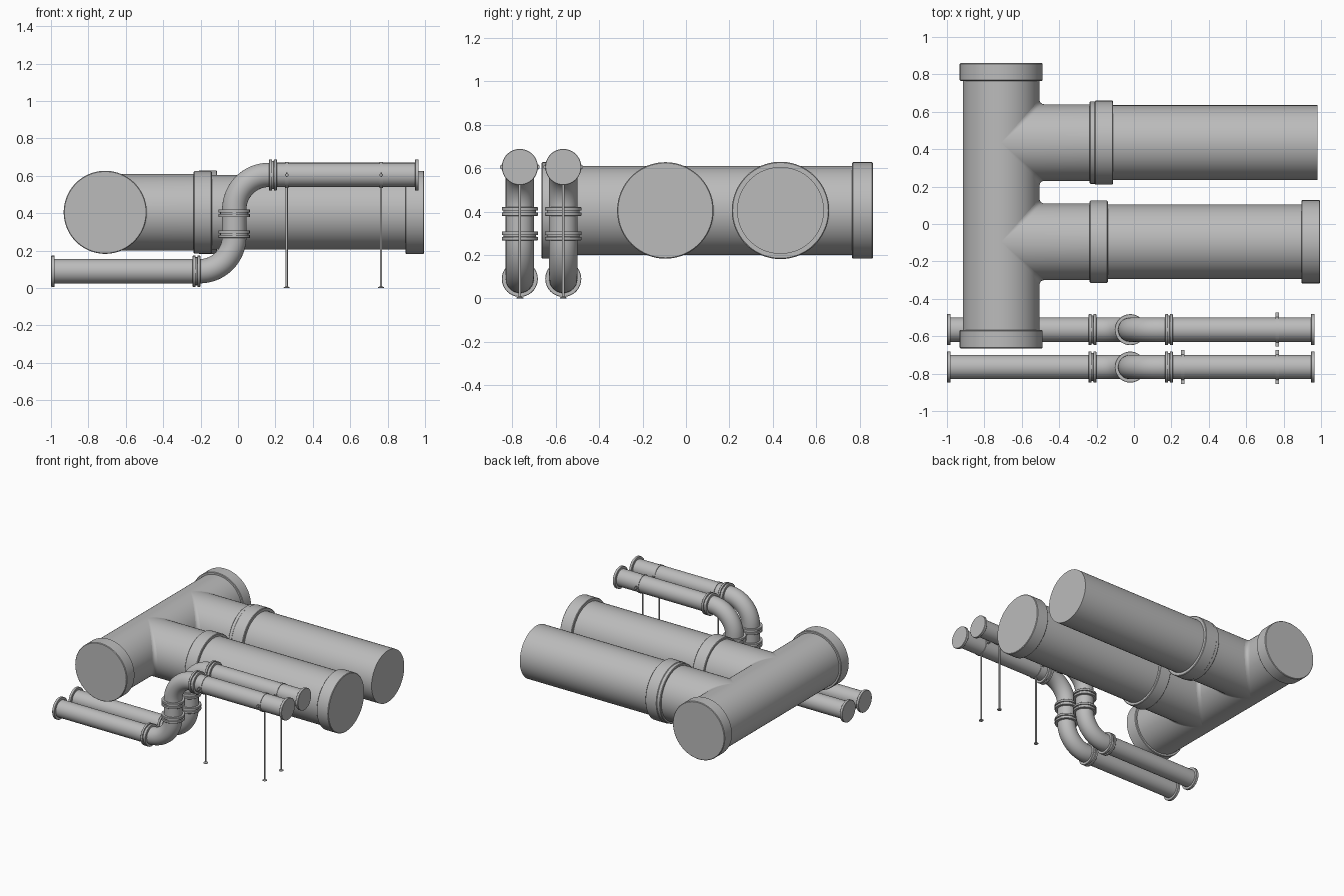
import bpy
import bmesh
import math
from mathutils import Vector

if "Cube" in bpy.data.objects:
    bpy.data.objects.remove(bpy.data.objects["Cube"])

# Single painted-metal material
GREY = (0.5, 0.5, 0.5, 1.0)
metal = bpy.data.materials.new("grey_metal")
metal.use_nodes = True
metal.diffuse_color = GREY
metal.node_tree.nodes["Principled BSDF"].inputs["Base Color"].default_value = GREY

X, Y, Z = Vector((1, 0, 0)), Vector((0, 1, 0)), Vector((0, 0, 1))
parts = []


def finish(name, bm):
    bmesh.ops.recalc_face_normals(bm, faces=bm.faces)
    mesh = bpy.data.meshes.new(name)
    bm.to_mesh(mesh)
    bm.free()
    mesh.materials.append(metal)
    obj = bpy.data.objects.new(name, mesh)
    bpy.context.collection.objects.link(obj)
    parts.append(obj)
    return obj


def tube(name, rings, segs=48):
    """Capped skin over rings given as (centre, axis, radius)."""
    bm = bmesh.new()
    loops = []
    for centre, axis, r in rings:
        side = Y if abs(axis.y) < 0.5 else X
        up = axis.cross(side).normalized()
        loops.append([bm.verts.new(centre + r * (side * math.cos(a) + up * math.sin(a)))
                      for a in (2 * math.pi * i / segs for i in range(segs))])
    for a, b in zip(loops, loops[1:]):
        for i in range(segs):
            j = (i + 1) % segs
            bm.faces.new((a[i], a[j], b[j], b[i]))
    bm.faces.new(loops[0])
    bm.faces.new(loops[-1])
    return finish(name, bm)


def lathe(name, origin, axis, profile, segs=48):
    """Turned part: profile points are (distance along axis, radius)."""
    o = Vector(origin)
    return tube(name, [(o + axis * t, axis, r) for t, r in profile], segs)


def band(a, b, r, c=0.004):
    """Profile of a collar with softened rims."""
    return [(a, r - c), (a + c, r), (b - c, r), (b, r - c)]


def box(name, centre, size):
    bm = bmesh.new()
    bmesh.ops.create_cube(bm, size=1)
    for v in bm.verts:
        v.co = Vector(centre) + Vector(v.co[i] * size[i] for i in range(3))
    return finish(name, bm)


# ---- Large header pipe with branches ----
HX, HZ, R, RC = -0.71, 0.405, 0.205, 0.222
lathe("header_pipe", (HX, 0, HZ), Y, [(-0.65, R), (0.85, R)], 96)
lathe("header_front_cap", (HX, 0, HZ), Y, band(-0.665, -0.567, RC), 96)
lathe("header_back_cap", (HX, 0, HZ), Y, band(0.765, 0.86, RC), 96)


def weld_fillet(name, yc, d=0.024, segs=96, steps=4):
    """Concave fillet along the mitred joint of two equal pipes."""
    bm = bmesh.new()
    loops = []
    for i in range(segs):
        a = 2 * math.pi * i / segs
        c, s = math.cos(a), math.sin(a)
        row = []
        for k in range(steps + 1):
            t = math.pi / 2 * k / steps
            dx, dy = d * (1 - math.sin(t)), d * (1 - math.cos(t))
            row.append(bm.verts.new((HX + (R + dx) * abs(c),
                                     yc + (R + dy) * c, HZ + (R + 0.0005) * s)))
        loops.append(row)
    for i in range(segs):
        p, q = loops[i], loops[(i + 1) % segs]
        for k in range(steps):
            bm.faces.new((p[k], p[k + 1], q[k + 1], q[k]))
    finish(name, bm)


for label, yc, end in (("front", -0.095, 0.985), ("back", 0.435, 0.98)):
    stub = lathe(label + "_branch_stub", (0, yc, HZ), X, [(HX, R), (-0.15, R)], 96)
    for v in stub.data.vertices:            # mitre the joint end
        if v.co.x < -0.5:
            v.co.x = HX + abs(v.co.y - yc)
    weld_fillet(label + "_branch_weld", yc)
    lathe(label + "_branch_collar", (0, yc, HZ), X, band(-0.237, -0.14, 0.22), 96)
    lathe(label + "_branch_pipe", (0, yc, HZ), X, [(-0.16, 0.2), (end, 0.2)], 96)
lathe("front_branch_end_cap", (0, -0.095, HZ), X, band(0.895, 0.995, RC), 96)
lathe("back_branch_sleeve", (0, 0.435, HZ), X, band(-0.21, -0.112, 0.224), 96)

# ---- Pair of small offset pipes ----
r, rf = 0.065, 0.083
LOW, HIGH, VX, BEND = 0.09, 0.605, -0.02, 0.185


def coupling(name, origin, axis):
    """Two bolted discs with a narrow groove between them."""
    g = rf - 0.008
    lathe(name, origin, axis, [(-0.021, r), (-0.021, rf - 0.002), (-0.019, rf), (-0.005, rf),
                               (-0.004, g), (0.004, g), (0.005, rf), (0.019, rf),
                               (0.021, rf - 0.002), (0.021, r)])


def elbow(name, y, cx, cz, start):
    rings = []
    for i in range(17):
        a = start + math.pi / 2 * i / 16
        rings.append((Vector((cx + BEND * math.cos(a), y, cz + BEND * math.sin(a))),
                      Vector((-math.sin(a), 0, math.cos(a))), r))
    tube(name, rings)


def support(name, x, y):
    """Clamp band with bolted ears on a thin rod and foot."""
    lathe(name + "_clamp", (x, y, HIGH), X, [(-0.009, 0.069), (0.009, 0.069)])
    for s in (-1, 1):
        box(name + "_ear", (x, y + s * 0.078, HIGH), (0.018, 0.026, 0.012))
        lathe(name + "_bolt", (x, y + s * 0.08, HIGH), Z, [(-0.012, 0.005), (0.012, 0.005)], 6)
    lathe(name + "_rod", (x, y, 0), Z, [(0.004, 0.006), (0.545, 0.006)], 16)
    lathe(name + "_foot", (x, y, 0), Z, [(0, 0.016), (0.004, 0.016), (0.008, 0.008)], 24)


for label, y in (("front", -0.765), ("back", -0.565)):
    n = label + "_small_"
    lathe(n + "lower_pipe", (0, y, LOW), X, [(-0.99, r), (VX - BEND, r)])
    lathe(n + "lower_end_flange", (0, y, LOW), X, band(-1.0, -0.98, rf, 0.002))
    coupling(n + "lower_coupling", (-0.222, y, LOW), X)
    elbow(n + "lower_elbow", y, VX - BEND, LOW + BEND, -math.pi / 2)
    coupling(n + "riser_lower_coupling", (VX, y, 0.288), Z)
    lathe(n + "riser", (VX, y, 0), Z, [(LOW + BEND, r), (HIGH - BEND, r)])
    coupling(n + "riser_upper_coupling", (VX, y, 0.4), Z)
    elbow(n + "upper_elbow", y, VX + BEND, HIGH - BEND, math.pi / 2)
    coupling(n + "upper_coupling", (0.187, y, HIGH), X)
    lathe(n + "upper_pipe", (0, y, HIGH), X, [(VX + BEND, r), (0.95, r)])
    lathe(n + "upper_end_flange", (0, y, HIGH), X, band(0.946, 0.966, rf, 0.002))
    support(label + "_outer_support", 0.765, y)
support("front_inner_support", 0.26, -0.765)

# Smooth the round surfaces and keep the rims crisp
bpy.ops.object.select_all(action="DESELECT")
for obj in parts:
    obj.select_set(True)
bpy.context.view_layer.objects.active = parts[0]
bpy.ops.object.shade_smooth_by_angle(angle=math.radians(30))
